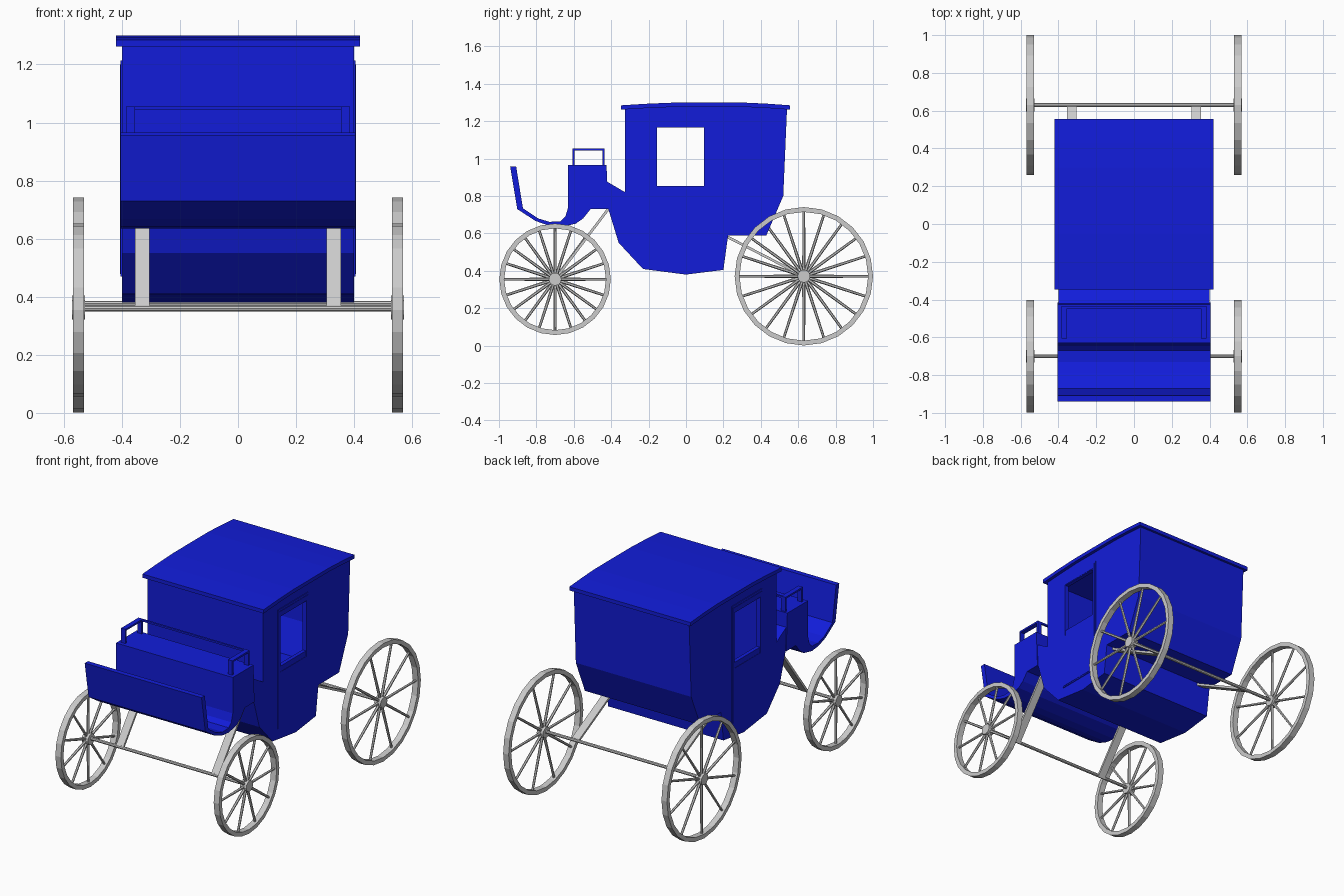
import bpy, bmesh
from math import sin, cos, pi
from mathutils import Matrix, Vector

if "Cube" in bpy.data.objects:
    bpy.data.objects.remove(bpy.data.objects["Cube"])

blue = bpy.data.materials.new("blue_paint")
blue.diffuse_color = (0.006, 0.012, 0.7, 1)
blue.use_nodes = True
blue.node_tree.nodes["Principled BSDF"].inputs["Base Color"].default_value = blue.diffuse_color


def finish(bm, name, mat=None):
    bmesh.ops.recalc_face_normals(bm, faces=bm.faces)
    me = bpy.data.meshes.new(name)
    bm.to_mesh(me)
    bm.free()
    ob = bpy.data.objects.new(name, me)
    bpy.context.collection.objects.link(ob)
    if mat:
        me.materials.append(mat)
    return ob


def extrude(name, profile, x0, x1, mat=None):
    """Side profile of (y, z) points extruded along x."""
    bm = bmesh.new()
    f = bm.faces.new([bm.verts.new((x0, y, z)) for y, z in profile])
    r = bmesh.ops.extrude_face_region(bm, geom=[f])
    vs = [v for v in r["geom"] if isinstance(v, bmesh.types.BMVert)]
    bmesh.ops.translate(bm, verts=vs, vec=(x1 - x0, 0, 0))
    return finish(bm, name, mat)


def add_box(bm, lo, hi):
    lo, hi = Vector(lo), Vector(hi)
    m = Matrix.Translation((lo + hi) / 2) @ Matrix.Diagonal((*(hi - lo), 1))
    bmesh.ops.create_cube(bm, size=1, matrix=m)


def add_rod(bm, a, b, r, sides=8, r2=None):
    a, b = Vector(a), Vector(b)
    m = Matrix.Translation((a + b) / 2) @ (b - a).to_track_quat('Z', 'Y').to_matrix().to_4x4()
    bmesh.ops.create_cone(bm, cap_ends=True, segments=sides, radius1=r,
                          radius2=r2 or r, depth=(b - a).length, matrix=m)


def cut(ob, cutter):
    mod = ob.modifiers.new("cut", 'BOOLEAN')
    mod.operation, mod.solver, mod.object = 'DIFFERENCE', 'EXACT', cutter
    bpy.context.view_layer.objects.active = ob
    bpy.ops.object.modifier_apply(modifier=mod.name)


def rect(y0, y1, z0, z1):
    return [(y0, z0), (y1, z0), (y1, z1), (y0, z1)]


# Cabin shell: hollow, with open windows
cabin = extrude("cabin", [
    (-.325, 1.27), (-.05, 1.288), (.3, 1.288), (.54, 1.265), (.52, .80), (.43, .59),
    (.225, .59), (.2, .405), (0, .38), (-.23, .41), (-.36, .55), (-.415, .73),
    (-.427, .88), (-.325, .82)], -.4, .4, blue)
inside = extrude("cabin_inside_cutter", [
    (-.305, 1.25), (.52, 1.25), (.50, .80), (.42, .61), (.205, .61), (.18, .425),
    (0, .40), (-.22, .43), (-.305, .54)], -.38, .38)
window = extrude("window_cutter", rect(-.155, .096, .855, 1.166), -.6, .6)
cut(cabin, inside)
cut(cabin, window)

# Doors standing slightly proud of the sides, with a sunk border line
for side, s in (("left", -1), ("right", 1)):
    door = extrude(side + "_door", rect(-.18, .122, .47, 1.214), s * .385, s * .404, blue)
    cut(door, window)
    bm = bmesh.new()
    for y0, y1, z0, z1 in ((-.172, -.157, .478, 1.2), (.098, .114, .478, 1.2),
                           (-.157, .098, 1.17, 1.2), (-.157, .098, .478, .82)):
        add_box(bm, (s * .402 - .004, y0, z0), (s * .402 + .004, y1, z1))
    finish(bm, side + "_door_panels", blue)
for c in (inside, window):
    bpy.data.objects.remove(c)

# Gently arched roof slab
arch = [(-.347, 1.285), (-.2, 1.294), (-.05, 1.3), (.3, 1.3), (.43, 1.294), (.556, 1.285)]
extrude("roof", arch + [(y, z - .023) for y, z in reversed(arch)], -.42, .42, blue)

# Driver's bench running into the curved footboard
extrude("bench_and_footboard", [
    (-.425, .965), (-.63, .965), (-.63, .74), (-.645, .69), (-.67, .665), (-.73, .662),
    (-.79, .68), (-.872, .735), (-.908, .957), (-.94, .957), (-.902, .73), (-.805, .667),
    (-.735, .642), (-.67, .635), (-.59, .652), (-.55, .68), (-.51, .73), (-.415, .73)],
    -.405, .405, blue)

# Seat rail: strap arms joined by a bar at the back
bm = bmesh.new()
for s in (-1, 1):
    a, b = sorted((s * .355, s * .385))
    add_box(bm, (a, -.607, .955), (b, -.595, 1.055))
    add_box(bm, (a, -.447, .955), (b, -.435, 1.055))
    add_box(bm, (a, -.607, 1.044), (b, -.435, 1.055))
add_box(bm, (-.36, -.447, 1.044), (.36, -.435, 1.055))
finish(bm, "seat_rail", blue)


def wheel(name, x, y, z, radius, phase):
    bm = bmesh.new()
    n, w, t = 24, .019, .026
    rings = []
    for i in range(n):
        a = 2 * pi * i / n
        rings.append([bm.verts.new((x + dx, y + r * cos(a), z + r * sin(a))) for dx, r in
                      ((-w, radius), (w, radius), (w, radius - t), (-w, radius - t))])
    for i in range(n):
        p, q = rings[i], rings[(i + 1) % n]
        for k in range(4):
            bm.faces.new((p[k], p[(k + 1) % 4], q[(k + 1) % 4], q[k]))
    for i in range(10):
        a = phase + 2 * pi * i / 10
        d = Vector((0, cos(a), sin(a)))
        c = Vector((x, y, z))
        add_rod(bm, c + d * .02, c + d * (radius - t / 2), .009, 6, .007)
    add_rod(bm, (x - .022, y, z), (x + .022, y, z), .034, 12)
    finish(bm, name)


def strap(name, x, start, end, t):
    """Flat bar between two (y, z) points."""
    a, b = Vector(start), Vector(end)
    d = (b - a).normalized()
    o = Vector((-d.y, d.x)) * t / 2
    extrude(name, [a + o, b + o, b - o, a - o], x - .025, x + .025)


# Running gear: wheels, axles and support straps
for end, y, z, r, top in (("front", -.70, .355, .298, (-.412, .735)),
                          ("rear", .63, .371, .37, (.215, .585))):
    for side, s in (("left", -1), ("right", 1)):
        wheel(f"{end}_{side}_wheel", s * .549, y, z, r, pi / 10 if s < 0 else 0)
        strap(f"{end}_{side}_strap", s * .33, (y, z), top, .014)
    bm = bmesh.new()
    add_rod(bm, (-.54, y, z + .005), (.54, y, z + .005), .01)
    finish(bm, end + "_axle")
